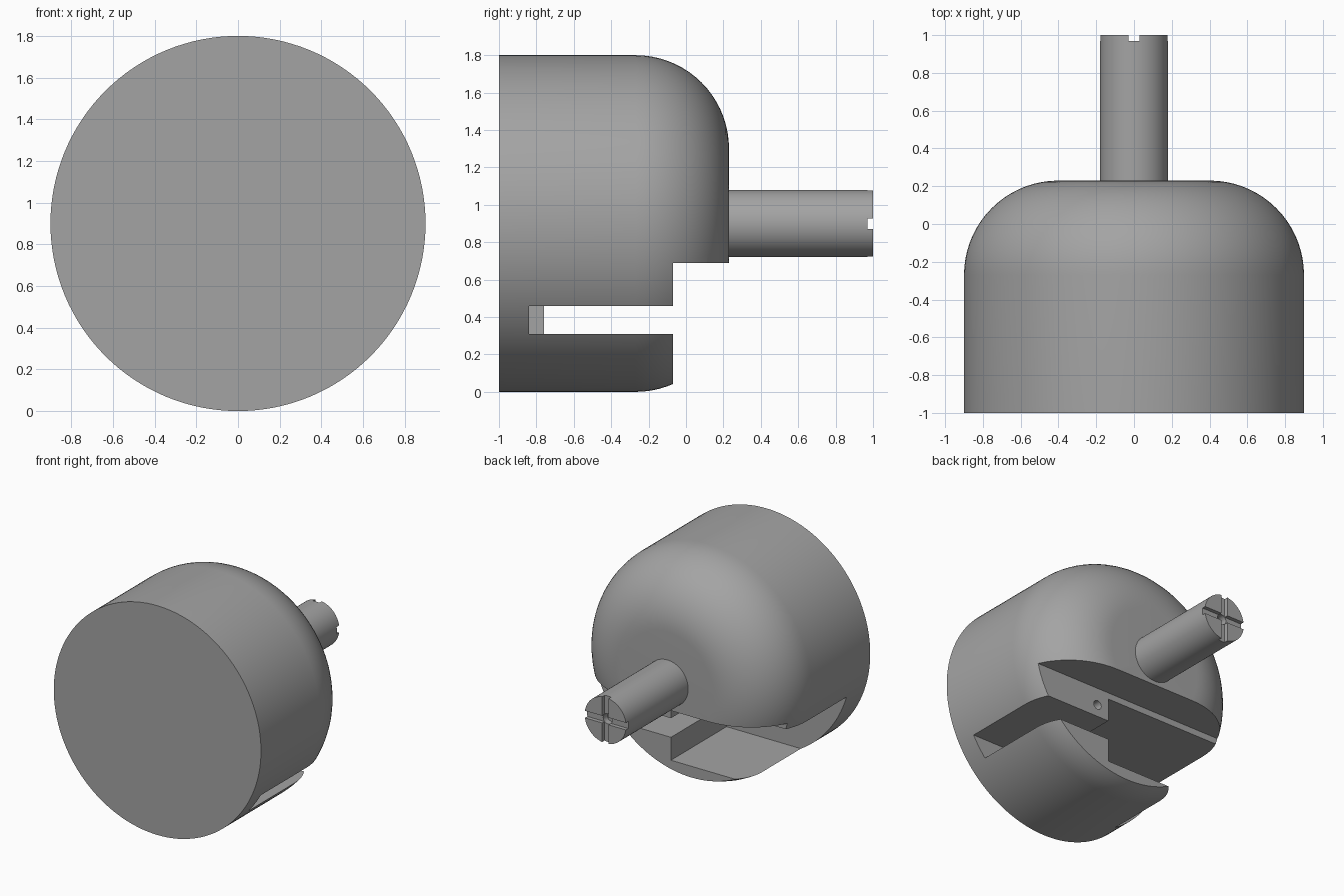
import bpy, bmesh, math
from mathutils import Matrix

if "Cube" in bpy.data.objects:
    bpy.data.objects.remove(bpy.data.objects["Cube"])

AXIS_Z = 0.9          # height of the turning axis

grey = bpy.data.materials.new("plain_grey")
grey.diffuse_color = (0.37, 0.37, 0.37, 1)
grey.use_nodes = True
grey.node_tree.nodes["Principled BSDF"].inputs["Base Color"].default_value = grey.diffuse_color


def add_object(name, bm):
    bmesh.ops.recalc_face_normals(bm, faces=bm.faces)
    mesh = bpy.data.meshes.new(name)
    bm.to_mesh(mesh)
    bm.free()
    mesh.materials.append(grey)
    obj = bpy.data.objects.new(name, mesh)
    bpy.context.collection.objects.link(obj)
    return obj


def lathe(name, profile, segments, x=0, z=AXIS_Z):
    """Turn (radius, y) points around a line parallel to y."""
    bm = bmesh.new()
    verts = [bm.verts.new((r, y, 0)) for r, y in profile]
    edges = [bm.edges.new(pair) for pair in zip(verts, verts[1:])]
    bmesh.ops.spin(bm, geom=verts + edges, cent=(0, 0, 0), axis=(0, 1, 0),
                   angle=math.tau, steps=segments)
    bmesh.ops.remove_doubles(bm, verts=bm.verts, dist=1e-5)
    bmesh.ops.translate(bm, vec=(x, 0, z), verts=bm.verts)
    return add_object(name, bm)


def rod(name, radius, y0, y1, segments, x=0, z=AXIS_Z):
    return lathe(name, [(0, y0), (radius, y0), (radius, y1), (0, y1)], segments, x, z)


def box(name, xs, ys, zs):
    bm = bmesh.new()
    bmesh.ops.create_cube(bm, size=1)
    spans = (xs, ys, zs)
    bmesh.ops.scale(bm, vec=[b - a for a, b in spans], verts=bm.verts)
    bmesh.ops.translate(bm, vec=[(a + b) / 2 for a, b in spans], verts=bm.verts)
    return add_object(name, bm)


def cut(target, cutters):
    bpy.context.view_layer.objects.active = target
    for cutter in cutters:
        mod = target.modifiers.new("cut", 'BOOLEAN')
        mod.operation = 'DIFFERENCE'
        mod.solver = 'EXACT'
        mod.object = cutter
        bpy.ops.object.modifier_apply(modifier=mod.name)
        bpy.data.objects.remove(cutter)


def smooth(obj):
    bpy.ops.object.select_all(action='DESELECT')
    obj.select_set(True)
    bpy.context.view_layer.objects.active = obj
    bpy.ops.object.shade_smooth_by_angle(angle=math.radians(25))


# Body: drum with a flat front and a large rounded back edge
arc = [(0.4 + 0.5 * math.cos(a), -0.27 + 0.5 * math.sin(a))
       for a in (math.pi / 2 * i / 18 for i in range(19))]
body = lathe("body", [(0, -1), (0.9, -1)] + arc + [(0, 0.23)], 128)
cut(body, [
    # step across the lower back
    box("step_cutter", (-1, 1), (-0.07, 0.5), (-0.2, 0.69)),
    # narrow slot on the right
    box("slot_cutter", (0.1, 1), (-0.84, 0.1), (0.31, 0.46)),
    # tall pocket on the left
    box("pocket_cutter", (-1, 0.18), (-0.76, 0.1), (0.13, 0.64)),
    # small hole in the step wall
    rod("hole_cutter", 0.035, -0.3, 0.1, 24, 0.28, 0.555),
])
smooth(body)

# Pin: stub on the axis with a crossed groove and centre hole in its end
pin = rod("pin", 0.18, 0.2, 1, 64)
cut(pin, [
    box("groove_cutter_flat", (-0.3, 0.3), (0.97, 1.1), (AXIS_Z - 0.028, AXIS_Z + 0.028)),
    box("groove_cutter_upright", (-0.028, 0.028), (0.97, 1.1), (AXIS_Z - 0.3, AXIS_Z + 0.3)),
    rod("centre_hole_cutter", 0.04, 0.92, 1.1, 24),
])
smooth(pin)
